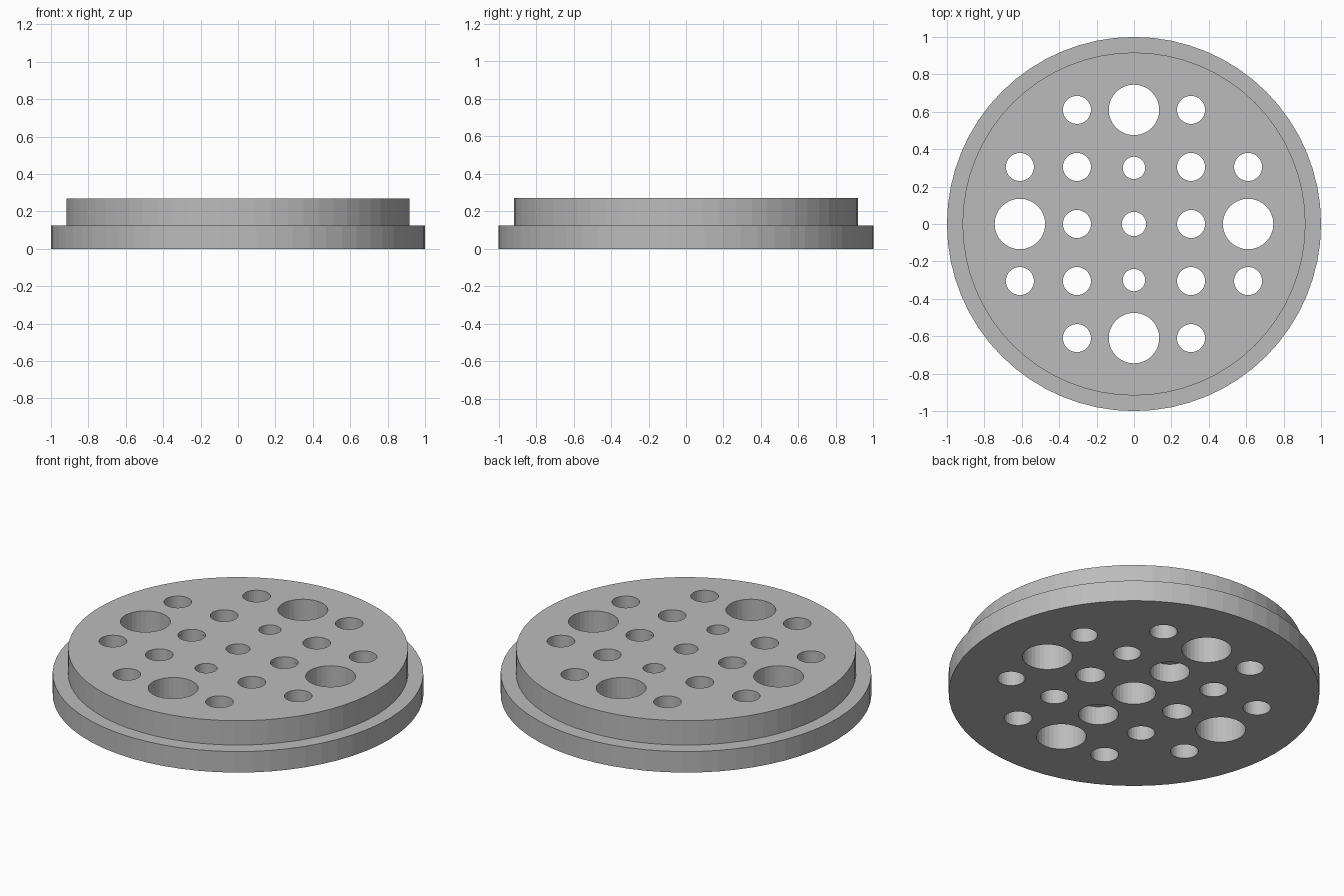
import bpy, bmesh, math
from mathutils import Vector

cube = bpy.data.objects.get("Cube")
if cube:
    bpy.data.objects.remove(cube)

HEIGHT = 0.27
STEP = 0.125
PITCH = 0.305

grey = bpy.data.materials.new("plain grey")
grey.use_nodes = True
colour = (0.5, 0.5, 0.5, 1)
grey.diffuse_color = colour
grey.node_tree.nodes["Principled BSDF"].inputs["Base Color"].default_value = colour


def lathe(bm, profile, x=0, y=0, sides=32):
    """Add a closed turned solid from (radius, height) points, bottom to top."""
    rings = []
    for r, z in profile:
        rings.append([bm.verts.new(Vector((x + r * math.cos(2 * math.pi * i / sides),
                                           y + r * math.sin(2 * math.pi * i / sides), z)))
                      for i in range(sides)])
    bm.faces.new(rings[0][::-1])
    bm.faces.new(rings[-1])
    for low, high in zip(rings, rings[1:]):
        for i in range(sides):
            j = (i + 1) % sides
            bm.faces.new((low[i], low[j], high[j], high[i]))


def make_object(name, bm):
    mesh = bpy.data.meshes.new(name)
    bmesh.ops.recalc_face_normals(bm, faces=bm.faces)
    bm.to_mesh(mesh)
    bm.free()
    mesh.materials.append(grey)
    obj = bpy.data.objects.new(name, mesh)
    bpy.context.collection.objects.link(obj)
    return obj


# Stepped round plate
bm = bmesh.new()
lathe(bm, [(1, 0), (1, STEP), (0.917, STEP), (0.917, HEIGHT)], sides=64)
plate = make_object("stepped_plate", bm)

# Hole cutters, all in one mesh
bm = bmesh.new()


def hole(x, y, radius, wide=None, depth=0):
    """Through hole, optionally wider from below up to a given depth."""
    wide = wide or radius
    profile = [(wide, -0.1), (wide, depth), (radius, depth), (radius, HEIGHT + 0.1)]
    if wide == radius:
        profile = [profile[0], profile[-1]]
    lathe(bm, profile, x, y)


hole(0, 0, 0.065, 0.118, 0.17)
for s in (-1, 1):
    hole(0, s * 2 * PITCH, 0.135)
    hole(s * 2 * PITCH, 0, 0.135)
    hole(0, s * 0.3, 0.06, 0.108, 0.11)
    hole(s * PITCH, 0, 0.075, 0.08, 0.247)
    for t in (-1, 1):
        for i, j in ((1, 1), (1, 2), (2, 1)):
            hole(s * i * PITCH, t * j * PITCH, 0.075)
cutter = make_object("hole_cutter", bm)
cutter.hide_render = True

# Drill the plate
bpy.context.view_layer.objects.active = plate
drill = plate.modifiers.new("holes", 'BOOLEAN')
drill.operation = 'DIFFERENCE'
drill.solver = 'EXACT'
drill.object = cutter
bpy.ops.object.modifier_apply(modifier=drill.name)
bpy.data.objects.remove(cutter)
